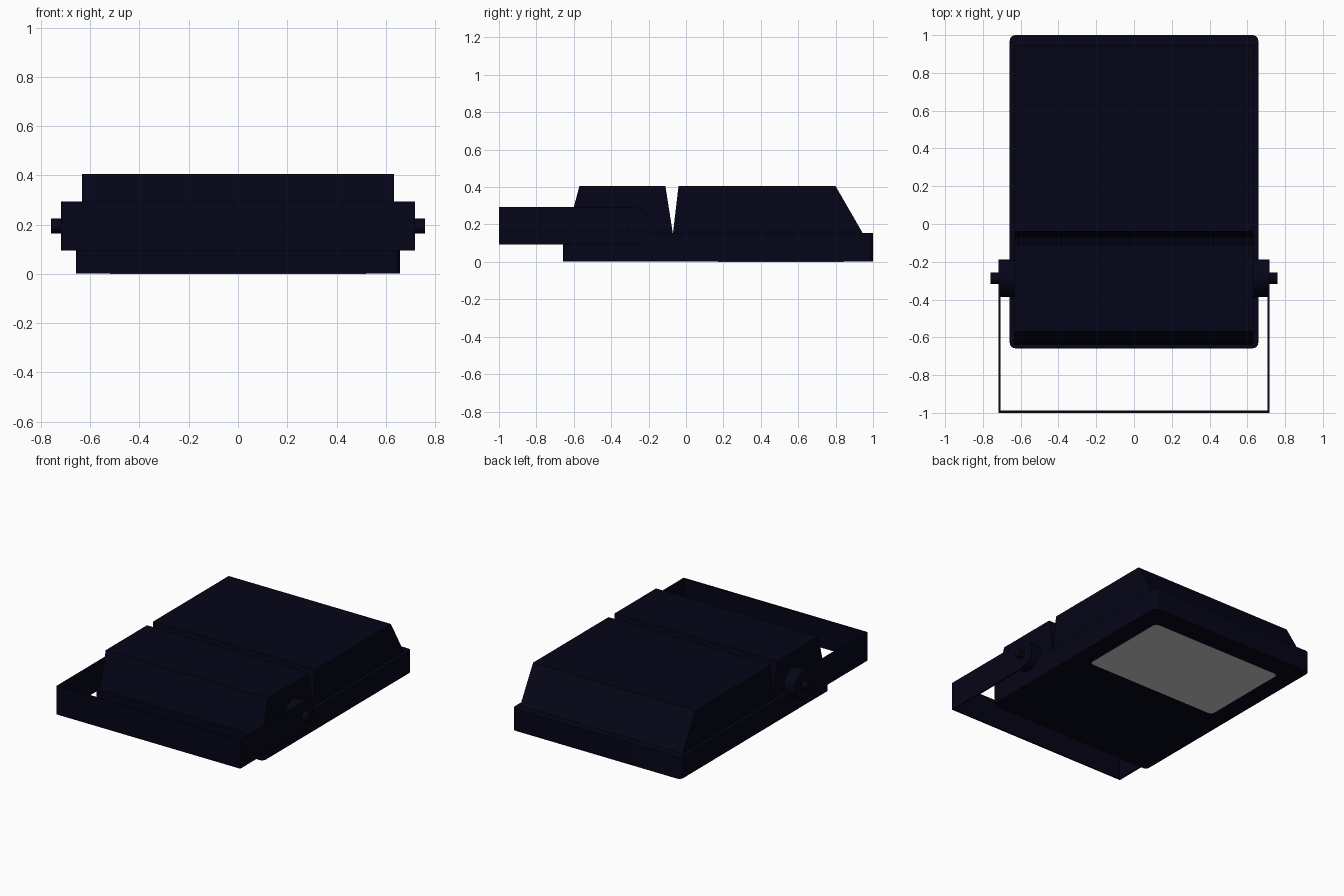
import bpy, bmesh
from math import sin, cos, pi
from mathutils import Vector

cube = bpy.data.objects.get("Cube")
if cube:
    bpy.data.objects.remove(cube, do_unlink=True)


def material(name, colour):
    m = bpy.data.materials.new(name)
    m.use_nodes = True
    m.diffuse_color = colour
    m.node_tree.nodes["Principled BSDF"].inputs["Base Color"].default_value = colour
    return m


NAVY = material("dark navy metal", (0.0015, 0.0015, 0.009, 1))
GLASS = material("grey glass", (0.6, 0.6, 0.6, 1))


def prism(name, outline, direction, mat):
    """Extrude a flat outline of 3D points along a direction."""
    bm = bmesh.new()
    face = bm.faces.new([bm.verts.new(p) for p in outline])
    out = bmesh.ops.extrude_face_region(bm, geom=[face])
    moved = [v for v in out["geom"] if isinstance(v, bmesh.types.BMVert)]
    bmesh.ops.translate(bm, verts=moved, vec=Vector(direction))
    bmesh.ops.recalc_face_normals(bm, faces=bm.faces)
    mesh = bpy.data.meshes.new(name)
    bm.to_mesh(mesh)
    bm.free()
    mesh.materials.append(mat)
    ob = bpy.data.objects.new(name, mesh)
    bpy.context.collection.objects.link(ob)
    bpy.ops.object.select_all(action="DESELECT")
    ob.select_set(True)
    bpy.context.view_layer.objects.active = ob
    bpy.ops.object.shade_smooth_by_angle()
    return ob


def arc(cx, cy, r, start, end, steps):
    return [(cx + r * cos(start + (end - start) * i / steps),
             cy + r * sin(start + (end - start) * i / steps)) for i in range(steps + 1)]


def rounded_plate(name, half, y0, y1, z0, z1, r, mat):
    corners = [(half - r, y1 - r), (r - half, y1 - r), (r - half, y0 + r), (half - r, y0 + r)]
    pts = [p for k, (x, y) in enumerate(corners)
           for p in arc(x, y, r, k * pi / 2, (k + 1) * pi / 2, 6)]
    return prism(name, [(x, y, z0) for x, y in pts], (0, 0, z1 - z0), mat)


def side_profile(name, pts, x0, x1):
    return prism(name, [(x0, y, z) for y, z in pts], (x1 - x0, 0, 0), NAVY)


# Base tray and the lamp window underneath
rounded_plate("base_tray", 0.658, -0.658, 1.0, 0.001, 0.155, 0.03, NAVY)
rounded_plate("lamp_window", 0.52, 0.17, 0.843, 0.0, 0.006, 0.03, GLASS)

# Two sloped housings with a V groove between them
side_profile("front_housing", [(-0.638, 0.15), (-0.57, 0.405), (-0.11, 0.405), (-0.07, 0.15)], -0.633, 0.633)
side_profile("rear_housing", [(-0.07, 0.15), (-0.04, 0.405), (0.80, 0.405), (0.947, 0.15)], -0.633, 0.633)

# Mounting bracket: front bar plus round-ended arms, bosses and bolts
PY, PZ, R = -0.287, 0.194, 0.1
side_profile("bracket_bar", [(-1, PZ - R), (-0.988, PZ - R), (-0.988, PZ + R), (-1, PZ + R)], -0.718, 0.718)
arm = [(-1, PZ + R), (-1, PZ - R)] + arc(PY, PZ, R, -pi / 2, pi / 2, 16)
for side, s in (("left", 1), ("right", -1)):
    side_profile(side + "_bracket_arm", arm, s * 0.706, s * 0.718)
    side_profile(side + "_pivot_boss", arc(PY, PZ, R - 0.001, 0, 2 * pi, 32)[:-1], s * 0.62, s * 0.713)
    side_profile(side + "_pivot_bolt", arc(PY, PZ, 0.03, 0, 2 * pi, 20)[:-1], s * 0.70, s * 0.759)
